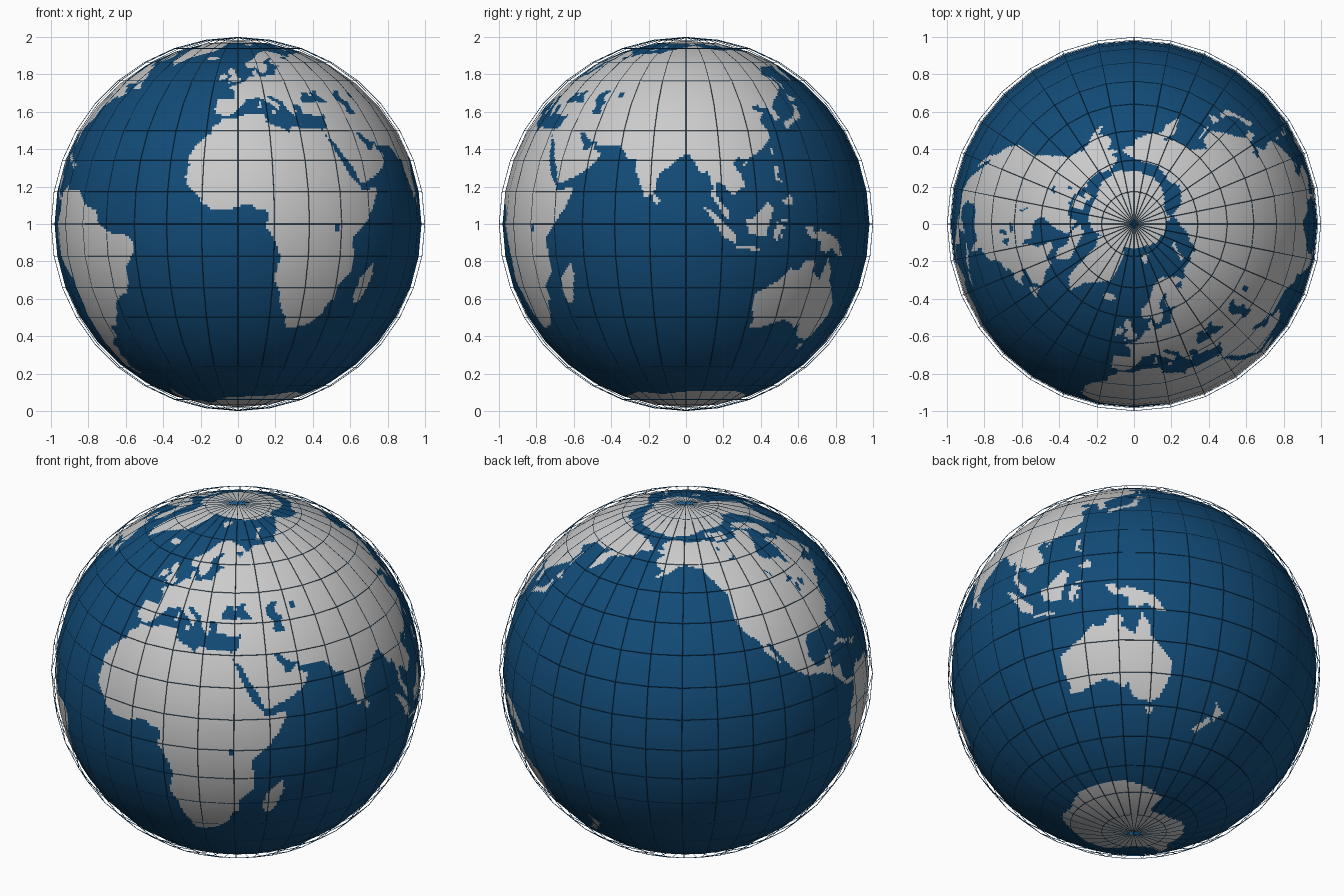
import bpy, math
from mathutils import Vector

LON, LAT = 32, 18          # coarse facets of the ball, same as the grid cage
SU, SV = 14, 13            # fine colour cells inside each facet
R_BALL, R_CAGE = 0.98, 1.0


def material(name, rgb):
    m = bpy.data.materials.new(name)
    m.diffuse_color = (*rgb, 1)
    return m


ocean = material("ocean blue", (0.006, 0.07, 0.185))
land = material("land grey", (0.6, 0.6, 0.6))
line = material("grid line blue", (0.008, 0.12, 0.32))

# Coast outlines as (longitude, latitude) in degrees
africa = [(-6, 35.8), (-2, 35), (3, 36.8), (10, 37.2), (11, 35), (10.2, 34), (15, 32.3), (19, 30.3), (20, 32.6),
          (25, 31.6), (32.5, 31.2), (32.6, 29.9), (35.5, 24), (37.3, 20), (39.5, 15.5), (43, 12), (44, 10.5),
          (51, 12), (50.5, 9.5), (47.5, 4), (42, -1.5), (39, -5), (40.5, -10.5), (40.5, -15), (36, -18.8),
          (35, -21), (35.5, -24), (32.8, -26), (32, -29), (28, -33), (25, -34), (20, -34.8), (18.3, -34),
          (17.5, -30.5), (15, -26.5), (14.4, -22), (11.8, -17.5), (13.7, -11), (12.2, -6), (9, -1), (9.6, 3.5),
          (8.5, 4.6), (6, 4.3), (4.3, 6.4), (1, 6), (-2, 4.8), (-7.5, 4.4), (-11, 6.6), (-13.5, 9.3),
          (-16.7, 12.5), (-17.4, 14.7), (-16.3, 19), (-17, 21), (-14.5, 26), (-9.8, 29.8), (-9.5, 32), (-6.8, 34)]
europe = [(62, 69), (55, 68.5), (46, 68), (44, 66.5), (40, 66), (37, 64), (35, 64.5), (33, 66.5), (41, 66.5),
          (40, 68), (33, 69.5), (28, 71), (22, 70.2), (17, 69), (13, 66), (10, 63.8), (5, 62), (5, 59.5), (7, 58),
          (10.5, 59.3), (12.5, 56.2), (14, 55.4), (16.5, 57), (18.8, 60), (17.2, 61), (18, 62.7), (21.5, 64.5),
          (24, 65.8), (25.3, 65), (21.3, 62.5), (21.5, 60.8), (25, 60), (30, 60), (24, 59.3), (23.5, 58),
          (21.5, 57.2), (21, 55), (18.5, 54.7), (14, 54), (11, 54), (10.5, 57.5), (8.2, 57), (8.5, 54),
          (5, 53.3), (3.5, 51.4), (1.5, 50.2), (-1.5, 49.5), (-4.7, 48.5), (-2, 47), (-1.3, 44.3), (-2, 43.4),
          (-9, 43.2), (-9.3, 38.7), (-8.8, 37), (-6.3, 36.8), (-5.5, 36), (-2, 36.8), (0, 38.7), (3, 41.8),
          (3.2, 43.2), (7, 43.4), (9, 44.3), (62, 44.3)]
near_east = [(7, 45), (9, 44.2), (10.5, 43), (12.3, 41.7), (15.5, 40), (16, 38), (17, 39), (16.8, 40.4), (18.4, 40),
             (16, 41.8), (13.6, 43.6), (12.4, 44.5), (13.5, 45.6), (15.5, 43.8), (19.4, 41.8), (19.5, 40),
             (21.5, 37), (23, 36.5), (24, 38), (23, 40.3), (26, 40.8), (27, 37), (30.5, 36.5), (32.5, 36.1),
             (36, 36.7), (35, 32), (34.3, 31.3), (32.6, 31.2), (32.6, 30), (34.2, 27.9), (35, 29.3), (34.8, 28),
             (37.2, 25), (39, 21.5), (42.6, 16.5), (43.4, 12.7), (45, 12.9), (52, 15.7), (55.2, 17.5),
             (57.8, 19.2), (59.8, 22.5), (56.5, 24.3), (56.3, 26.2), (54, 24.1), (51.6, 24.2), (51.3, 26),
             (50.1, 26.7), (48, 30), (50.2, 30), (52.5, 27.5), (56.5, 27), (57.3, 25.6), (62, 25.2), (62, 45)]
south_asia = [(61, 25.2), (66.6, 25.2), (68.5, 23.4), (70, 21), (72.7, 21), (73, 17.5), (74.5, 14), (76.5, 9),
              (77.5, 8.1), (79.9, 10.3), (80.2, 13.5), (82, 16.5), (86.5, 20), (88, 21.7), (91, 22.5),
              (94.3, 17.5), (94.5, 16), (97.3, 16.7), (98.5, 12), (98.3, 8.3), (100.4, 5.5), (101.5, 2.8),
              (104, 1.3), (103.3, 4.5), (100.5, 7.3), (99.3, 10), (100.2, 13.4), (102.3, 12.2), (105, 8.7),
              (107, 10.5), (109.3, 12), (108.5, 15.5), (105.8, 19), (108, 21.5), (110, 20.4), (114, 22.3),
              (118, 24.5), (121.8, 29), (119.5, 34.8), (122.5, 37.2), (118, 38.5), (119, 41), (61, 41)]
north_asia = [(60, 40), (119, 40), (121.5, 40.8), (121.3, 39), (125, 39.6), (126.5, 34.5), (129.3, 35.5),
              (127.5, 39.8), (132, 43.2), (140.3, 48.5), (141, 53), (135.5, 54.7), (143, 59.3), (152, 59),
              (161, 61), (163, 62), (156, 57.5), (156.7, 51), (162, 55), (163, 58.5), (170.5, 60), (179.5, 62.5),
              (180, 69), (170, 70), (160, 69.8), (140, 72.6), (130, 71), (113, 73.8), (104, 77.5), (87, 75),
              (80, 72.5), (73, 71.5), (68, 68.5), (60, 69.5)]
north_america = [(-124, 48), (-130, 54.5), (-135, 58.8), (-146, 60.8), (-151, 59.3), (-156, 57), (-164, 54.7),
                 (-158, 58.5), (-162, 59), (-165.5, 61.5), (-161, 64.3), (-168, 65.7), (-162, 66.3), (-166, 68.5),
                 (-156.5, 71.3), (-141, 69.7), (-128, 70.5), (-115, 68.5), (-108, 68), (-95, 69), (-94, 72),
                 (-85, 69.7), (-81.5, 68.5), (-87, 64.5), (-94.5, 60), (-92.5, 57), (-82.3, 55), (-82, 52.9),
                 (-79.5, 51.3), (-79, 54.8), (-76.6, 57.2), (-78, 62.4), (-73, 62), (-69.5, 59), (-65, 60),
                 (-61.5, 56.5), (-56, 52.7), (-60, 50.2), (-66.5, 50.1), (-70, 48)]
mid_america = [(-124.5, 48.5), (-69, 48.5), (-65, 48.5), (-64.5, 46.5), (-60.2, 46.3), (-66, 43.6), (-67, 44.7),
               (-70.5, 43), (-70, 41.7), (-74, 40.5), (-75.7, 37), (-75.7, 35.2), (-81, 31.8), (-80.2, 26),
               (-81.2, 25.2), (-82.8, 28), (-84, 30), (-89.5, 29.2), (-94.5, 29.5), (-97.4, 27), (-97.7, 22.5),
               (-95.8, 18.7), (-91.8, 18.5), (-90.4, 21), (-87, 21.3), (-88.5, 16), (-83.3, 15), (-83.7, 11),
               (-81.5, 9), (-79, 9.5), (-77.3, 8), (-80, 7.4), (-83.5, 8.5), (-87.5, 13), (-94, 16.1),
               (-101, 17.4), (-105.6, 20.4), (-109.3, 25.6), (-113, 31), (-114.5, 31.2), (-111, 26),
               (-109.5, 23), (-112.2, 25.5), (-115, 28), (-117.2, 33), (-120.6, 34.6), (-124.3, 40.3)]
south_america = [(-77.3, 8), (-75, 10.8), (-71.7, 12.4), (-71.5, 10.8), (-68, 10.7), (-62, 10.7), (-60, 8.5),
                 (-57, 6), (-51.5, 4.3), (-50, 0.5), (-48, -0.8), (-44, -2.7), (-39.5, -3), (-35.3, -5.3),
                 (-35, -8.5), (-39, -13), (-39.2, -17.8), (-41, -22), (-44.5, -23.2), (-48.5, -26), (-49, -28.7),
                 (-53.5, -33.8), (-58, -34.3), (-56.8, -36.5), (-58, -38.2), (-62, -39), (-65, -41),
                 (-63.7, -42.7), (-67.4, -46), (-65.8, -47.8), (-69, -51), (-68.3, -52.8), (-65.2, -54.8),
                 (-70, -55), (-74.5, -51), (-75.5, -46.7), (-73, -42), (-73.5, -37), (-71.5, -32),
                 (-70.3, -18.4), (-76.2, -14), (-79.8, -7.3), (-81.2, -5), (-80, -2.8), (-80, 0.5), (-77.5, 3.8)]
australia = [(113.7, -22.5), (114, -26.5), (115.7, -32), (115, -34.2), (118, -35), (124, -33), (129, -31.6),
             (134, -33), (135.7, -34.9), (138, -33), (138.5, -35.5), (140.5, -38), (144, -38.5), (146.3, -39),
             (150, -37.4), (153, -32), (153.3, -26), (149.5, -22), (146, -19), (145.3, -15), (142.5, -10.8),
             (141.5, -14), (140.5, -17.5), (135.5, -15), (136.8, -12.2), (132.5, -11.3), (129.5, -15),
             (126, -14), (122.3, -17.8), (118, -20.3)]
antarctica = [(-180, -78.5), (-158, -77.5), (-150, -77), (-135, -74.5), (-100, -73), (-78, -73), (-68, -68),
              (-57, -63.5), (-61, -67), (-61, -74), (-40, -78), (-25, -75), (-10, -71), (30, -69.5), (50, -66.5),
              (70, -68.5), (90, -66.5), (130, -66), (150, -68.5), (170, -72), (165, -78), (180, -78.5),
              (180, -90), (-180, -90)]
arctic = [(-180, 73), (-160, 72.5), (-140, 73.5), (-125, 75.5), (-95, 75.5), (-80, 77), (-65, 80.5), (-40, 83),
          (0, 82), (30, 82), (60, 80.5), (90, 80), (120, 79), (150, 74.5), (180, 73), (180, 90), (-180, 90)]
greenland = [(-73, 78.3), (-60, 76), (-55, 71), (-53.5, 67), (-51, 62.5), (-44, 60), (-40, 65), (-32, 68),
             (-22, 70.5), (-20, 75), (-18, 80), (-30, 83.6), (-60, 82)]
britain = [(-5.5, 50.1), (1.4, 51.2), (1.6, 52.7), (0, 53.5), (-2, 56), (-2, 57.6), (-4, 58.6), (-6, 57.5),
           (-4.8, 54.8), (-3, 54), (-4.5, 53), (-5, 51.8), (-3, 51.3)]
new_guinea = [(131, -1), (134, -1), (135, -3.3), (138, -1.7), (145, -4.3), (147.5, -6), (150.5, -10.5),
              (147, -9.6), (144, -7.7), (141, -9), (138, -8.3), (138, -5.5), (133, -4)]
sulawesi = [(119, -3), (120, 1), (125, 1.5), (120.5, .4), (123, -1), (121.5, -2), (122.5, -5), (120.5, -3),
            (120.3, -5.5), (119.4, -5.4)]
honshu = [(130, 33), (131, 34.3), (136, 35.7), (139.5, 38.5), (140.3, 41.2), (142, 39.5), (140.8, 35.7),
          (137, 34.6), (133, 33), (130.7, 31.2)]
baffin = [(-90, 73), (-80, 73.7), (-68, 70), (-61.5, 66.5), (-66, 62), (-72, 64), (-73, 67.5), (-84, 70)]
north_isles = [[(-10, 51.8), (-6.3, 52.2), (-5.6, 54.6), (-8, 55.2), (-10, 54)],
               [(-24, 65.5), (-22, 64), (-18.5, 63.4), (-13.7, 65), (-16, 66.4), (-21, 66)],
               [(11, 79), (16, 76.7), (22, 78.3), (27, 80), (18, 80)],
               [(52, 71), (57, 70.7), (58, 73.5), (68, 76.5), (60, 76)],
               [(-180, 69), (-170, 66), (-175, 64.5), (-180, 65)], [(95, 79), (100, 78), (105, 79), (95, 81)],
               [(-117, 69.5), (-105, 69), (-105, 73), (-117, 73)],
               [(-125, 72), (-120, 71.5), (-116, 73.3), (-123, 74.3)],
               [(-59.3, 47.7), (-56, 51.5), (-53, 47.5)], [(12.5, 38), (15.5, 38.2), (15, 36.7)],
               [(8.3, 39), (9.7, 39.2), (9.3, 42.8), (8.5, 41)], [(140, 42), (141.7, 45.4), (145.3, 43.5), (143, 42)],
               [(142, 46), (143.5, 49.5), (143, 54), (142.2, 53.5), (142, 49)]]
warm_isles = [[(-84.8, 22), (-80, 23), (-74.3, 20.2), (-77.5, 20), (-80, 21.7)],
              [(-74, 18.4), (-73, 19.9), (-68.5, 18.6), (-71.5, 17.8)],
              [(80, 9.7), (81.8, 7.5), (80.5, 6), (79.8, 7.5)],
              [(95.3, 5.6), (98, 4.5), (104, -1.5), (106, -3.5), (105.7, -5.9), (102, -4), (99, 0.5)],
              [(105.2, -6.8), (108.5, -6.7), (114.5, -7.7), (114.4, -8.6), (106.5, -7.4)],
              [(109, 1.5), (111.5, 1.6), (116.8, 7), (119, 5), (117.6, 1), (116, -4), (110.2, -3)],
              [(120.3, 16), (121, 18.5), (122.2, 18.4), (121.6, 15), (124, 12.8), (120.7, 13.8)],
              [(122, 7), (125.5, 9.7), (126.3, 7), (125.5, 5.7)], [(108.7, 19), (110.8, 20), (110, 18.3)],
              [(120.1, 23), (121.5, 25.2), (121.8, 24.5), (120.8, 22)], [(123.5, -10.2), (127, -8.4), (125, -9.4)]]
south_isles = [[(49.3, -12), (50.4, -15.7), (47, -25), (44, -25), (43.3, -22), (44.4, -17)],
               [(144.7, -40.8), (148.3, -41), (147, -43.6), (145.5, -42.8)],
               [(172.8, -34.5), (175.5, -36.8), (178.4, -37.7), (177, -39.5), (175.2, -41.6), (174, -39.3), (174.7, -37)],
               [(172.7, -40.6), (174.2, -41.7), (171, -45), (169, -46.7), (166.5, -46), (170.5, -43)]]
black_sea = [(28, 43), (28.5, 41.5), (31, 41.2), (35, 42), (41.4, 41.5), (39, 44.2), (37, 45.2), (39, 47.2),
             (35.5, 46.4), (33, 46.1), (35, 44.8), (33.5, 44.5), (32.5, 46), (30.5, 46.3)]
caspian = [(47.5, 45.5), (47.5, 43), (50, 40), (49, 38), (51, 36.7), (53.9, 37), (53, 40), (54.5, 41.5),
           (51, 43.5), (51.2, 45), (53, 46.8), (50, 46.7)]
lakes = [[(58.5, 46), (58.5, 44), (61, 44), (61.5, 46.3)], [(32, .3), (34, .3), (33.5, -2.3), (32, -2.3)],
         [(-92, 46.7), (-88, 48.7), (-84.7, 46.7), (-87.5, 46.6)],
         [(-87.8, 42), (-87, 45.5), (-85, 45.7), (-86.4, 42)], [(-84, 46), (-80.2, 45.5), (-82.3, 43.2), (-83.5, 44)],
         [(-123, 66), (-119, 67), (-118, 65.5)], [(-116, 61), (-110, 62.7), (-112, 61)],
         [(-99, 53.8), (-97, 53), (-96.5, 50.5)]]
lands = [africa, europe, near_east, south_asia, north_asia, north_america, mid_america, south_america, australia,
         antarctica, arctic, greenland, britain, new_guinea, sulawesi, honshu, baffin,
         *north_isles, *warm_isles, *south_isles]
waters = [black_sea, caspian, *lakes]
COLS, ROWS = LON * SU, LAT * SV


def chord(k, sub, step, start):
    """Point on a regular polygon, k fine steps along its straight sides."""
    a, t = start + (k // sub) * step, (k % sub) / sub
    return tuple(f(a) * (1 - t) + f(a + step) * t for f in (math.cos, math.sin))


def paint(row, lat, outline, value):
    """Fill the cells of one latitude row that lie inside an outline."""
    hits = []
    for (x0, y0), (x1, y1) in zip(outline, outline[1:] + outline[:1]):
        if (y0 > lat) != (y1 > lat):
            hits.append(x0 + (lat - y0) * (x1 - x0) / (y1 - y0))
    hits.sort()
    for a, b in zip(hits[::2], hits[1::2]):
        first, last = (round((x + 180) * COLS / 360) for x in (a, b))
        row[first:last] = [value] * (last - first)


# Ball: faceted sphere, fine cells coloured as land or ocean
verts, faces, colours = [(0, 0, -R_BALL)], [], []
for i in range(1, ROWS):
    r, z = chord(i, SV, math.pi / LAT, -math.pi / 2)
    for j in range(COLS):
        c, s = chord(j, SU, 2 * math.pi / LON, -math.pi)
        verts.append((R_BALL * r * s, -R_BALL * r * c, R_BALL * z))
verts.append((0, 0, R_BALL))
top = len(verts) - 1
for i in range(ROWS):
    row, lat = [0] * COLS, (i + 0.5) * 180 / ROWS - 90
    for group, value in ((lands, 1), (waters, 0)):
        for outline in group:
            paint(row, lat, outline, value)
    colours += row[:COLS]
    for j in range(COLS):
        k = (j + 1) % COLS
        lo, hi = 1 + (i - 1) * COLS, 1 + i * COLS
        if i == 0:
            faces.append((0, hi + k, hi + j))
        elif i == ROWS - 1:
            faces.append((lo + j, lo + k, top))
        else:
            faces.append((lo + j, lo + k, hi + k, hi + j))
mesh = bpy.data.meshes.new("globe_ball")
mesh.from_pydata(verts, [], faces)
mesh.materials.append(ocean)
mesh.materials.append(land)
mesh.polygons.foreach_set("material_index", colours)
mesh.shade_smooth()
mesh.normals_split_custom_set_from_vertices([Vector(v).normalized() for v in verts])
ball = bpy.data.objects.new("globe_ball", mesh)
ball.location.z = 1
bpy.context.collection.objects.link(ball)

# Grid cage: thin latitude and longitude wires just above the ball
bpy.ops.mesh.primitive_uv_sphere_add(segments=LON, ring_count=LAT, radius=R_CAGE, location=(0, 0, 1))
cage = bpy.context.object
cage.name = "grid_cage"
cage.data.materials.append(line)
wire = cage.modifiers.new("wires", "WIREFRAME")
wire.thickness, wire.offset = 0.003, -1
